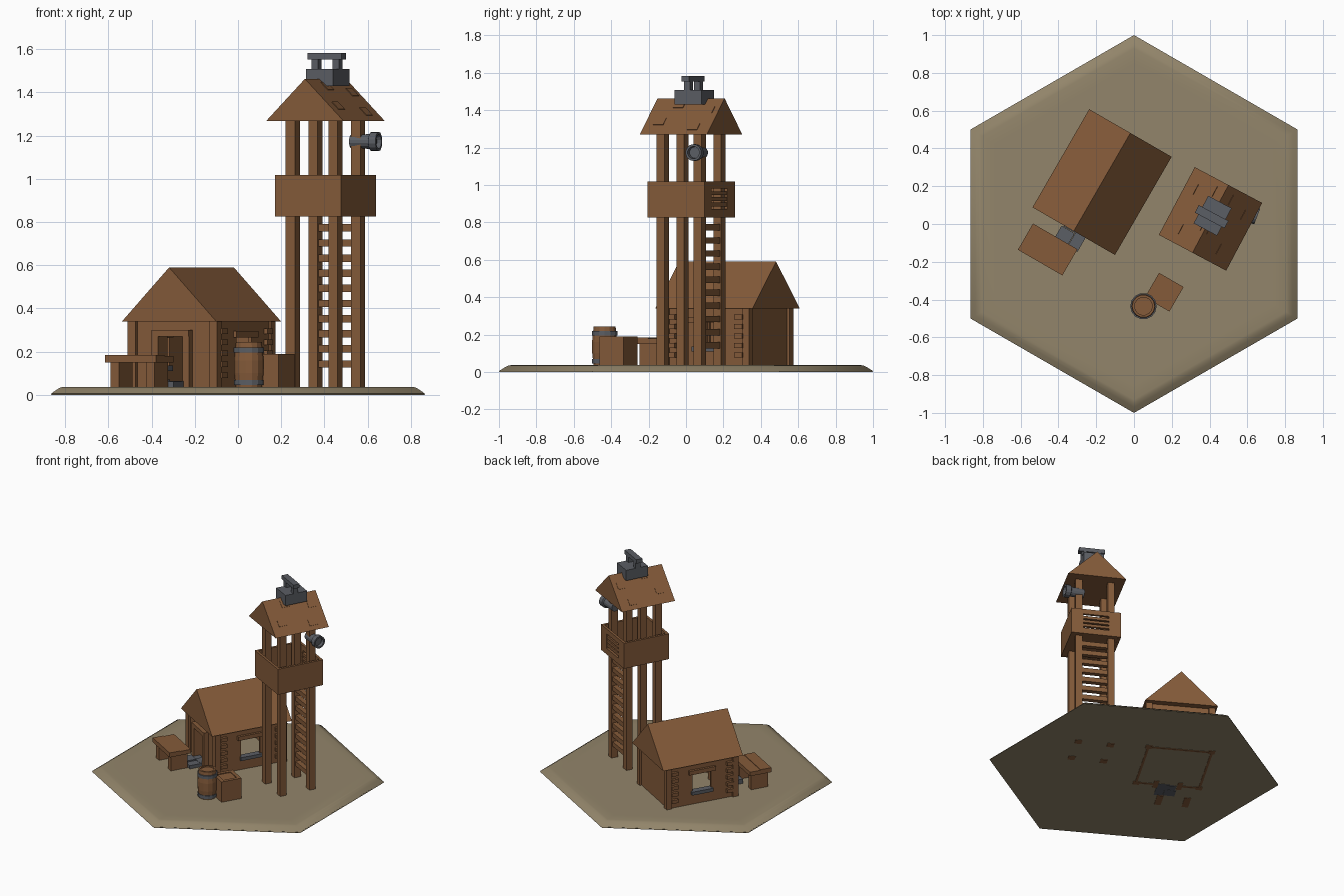
import bpy, bmesh, math
from mathutils import Matrix, Vector

if "Cube" in bpy.data.objects:
    bpy.data.objects.remove(bpy.data.objects["Cube"])


def material(name, rgb):
    m = bpy.data.materials.new(name)
    m.diffuse_color = (*rgb, 1)
    m.use_nodes = True
    m.node_tree.nodes["Principled BSDF"].inputs["Base Color"].default_value = m.diffuse_color
    return m


WOOD = material("brown wood", (0.235, 0.105, 0.042))
EARTH = material("dry earth", (0.29, 0.235, 0.145))
STONE = material("grey metal", (0.105, 0.112, 0.128))


def frame(x, y, deg, z=0):
    return Matrix.Translation((x, y, z)) @ Matrix.Rotation(math.radians(deg), 4, 'Z')


def finish(name, bm, M, mat):
    bmesh.ops.recalc_face_normals(bm, faces=bm.faces)
    bm.transform(M)
    me = bpy.data.meshes.new(name)
    bm.to_mesh(me)
    bm.free()
    me.materials.append(mat)
    ob = bpy.data.objects.new(name, me)
    bpy.context.collection.objects.link(ob)
    return ob


def box(name, M, xr, yr, zr, mat=WOOD):
    """Box from its x, y and z ranges in frame M."""
    bm = bmesh.new()
    bmesh.ops.create_cube(bm, size=1)
    for v in bm.verts:
        v.co = Vector([(r[0] + r[1]) / 2 + c * (r[1] - r[0]) for r, c in zip((xr, yr, zr), v.co)])
    return finish(name, bm, M, mat)


def mid(c, w):
    return (c - w / 2, c + w / 2)


def lathe(name, M, profile, n, mat, phase=0.0):
    """Spin (radius, z) points round z; closes at the axis."""
    bm = bmesh.new()
    rings = []
    for r, z in profile:
        if r == 0:
            rings.append([bm.verts.new((0, 0, z))] * n)
        else:
            rings.append([bm.verts.new((r * math.cos(phase + math.tau * i / n),
                                        r * math.sin(phase + math.tau * i / n), z)) for i in range(n)])
    for a, b in zip(rings, rings[1:]):
        for i in range(n):
            j = (i + 1) % n
            bm.faces.new(list(dict.fromkeys((a[i], a[j], b[j], b[i]))))
    return finish(name, bm, M, mat)


def gable(name, M, hw, hl, z0, z1):
    """Solid gable roof with its ridge along y."""
    bm = bmesh.new()
    ends = [[bm.verts.new(p) for p in ((-hw, y, z0), (hw, y, z0), (0, y, z1))] for y in (-hl, hl)]
    for e in ends:
        bm.faces.new(e)
    for i in range(3):
        j = (i + 1) % 3
        bm.faces.new((ends[0][i], ends[0][j], ends[1][j], ends[1][i]))
    return finish(name, bm, M, WOOD)


def panel(name, M, hw, z0, z1, t, hole=None):
    """Wall in the xz plane of M, outer face at y = 0, with an optional hole."""
    y = (0, t)
    if not hole:
        return box(name, M, (-hw, hw), y, (z0, z1))
    hx, a, b = hole
    box(name + "_left", M, (-hw, -hx), y, (z0, z1))
    box(name + "_right", M, (hx, hw), y, (z0, z1))
    box(name + "_above", M, (-hx, hx), y, (b, z1))
    if a > z0:
        box(name + "_below", M, (-hx, hx), y, (z0, a))


def side(M, deg, dist):
    """Frame of a wall turned by deg, dist away from the centre."""
    return M @ Matrix.Rotation(math.radians(deg), 4, 'Z') @ Matrix.Translation((0, -dist, 0))


# ground plate with a softly rounded rim
ground = lathe("ground", frame(0, 0, 0), [(0, 0.003), (0.995, 0.003), (0.998, 0.006), (0.97, 0.024), (0.95, 0.034),
                                          (0.93, 0.037), (0.85, 0.037), (0, 0.037)], 6, EARTH, math.pi / 2)
lathe("ground_edge", frame(0, 0, 0), [(0.98, 0.0), (1.0, 0.0), (0.996, 0.006), (0.98, 0.006)], 6, EARTH, math.pi / 2)
bpy.context.view_layer.objects.active = ground
ground.select_set(True)
bpy.ops.object.shade_smooth_by_angle(angle=math.radians(35))

# hut
H = frame(-0.169, 0.222, -30)
gable("hut_roof", H, 0.252, 0.3, 0.34, 0.59)
panel("hut_front_wall", side(H, 0, 0.255), 0.215, 0, 0.345, 0.018, (0.066, 0, 0.27))
panel("hut_back_wall", side(H, 180, 0.255), 0.215, 0, 0.345, 0.018)
for tag, deg in (("right", 90), ("left", -90)):
    W = side(H, deg, 0.228)
    panel(f"hut_{tag}_wall", W, 0.24, 0, 0.345, 0.016, (0.07, 0.12, 0.268))
    # window trim
    box(f"{tag}_window_lintel", W, (-0.1, 0.1), (-0.018, 0.02), (0.265, 0.295))
    box(f"{tag}_window_sill", W, (-0.08, 0.08), (-0.018, 0.03), (0.11, 0.135), STONE)
    for s in (-1, 1):
        # log ends beside the corner posts
        for k in range(5):
            box(f"{tag}_log_end", W, mid(s * 0.208, 0.05), (-0.02, 0.01), mid(0.09 + 0.051 * k, 0.026))
for sx in (-1, 1):
    for sy in (-1, 1):
        box("hut_corner_post", H, mid(sx * 0.218, 0.044), mid(sy * 0.249, 0.042), (0, 0.345))

# door frame and doorstep stones
for s in (-1, 1):
    box("door_jamb", H, mid(s * 0.083, 0.034), (-0.29, -0.2), (0, 0.275))
box("door_lintel", H, (-0.1, 0.1), (-0.292, -0.2), (0.27, 0.3))
for x, y, w, d, h in ((0.03, -0.27, 0.08, 0.07, 0.065), (-0.035, -0.275, 0.05, 0.06, 0.06),
                      (-0.03, -0.345, 0.08, 0.075, 0.07), (0.042, -0.345, 0.06, 0.08, 0.062)):
    box("doorstep_stone", H, mid(x, w), mid(y, d), (0, h), STONE)

# bench of two planks
B = frame(-0.457, -0.135, -30)
for y, top in ((-0.04, 0.184), (0.04, 0.18)):
    box("bench_plank", B, mid(0, 0.272), mid(y, 0.08), (0.15, top))
for s in (-1, 1):
    box("bench_leg", B, mid(s * 0.095, 0.045), mid(0, 0.125), (0, 0.155))

# watchtower frame
T = frame(0.405, 0.027, -28)
for sx in (-1, 1):
    for sy in (-1, 1):
        box("tower_post", T, mid(sx * 0.112, 0.048), mid(sy * 0.112, 0.048), (0, 1.3))
for k in range(10):
    box("ladder_rung", T, (-0.1, 0.1), mid(0.112, 0.034), mid(0.143 + 0.07 * k, 0.034))

# lookout basket, the back has a barred opening
box("lookout_floor", T, mid(0, 0.33), mid(0, 0.33), (0.828, 0.85))
for i, tag in enumerate(("front", "right", "back", "left")):
    panel(f"lookout_{tag}", side(T, 90 * i, 0.173), 0.173 if i % 2 == 0 else 0.155, 0.826, 1.017, 0.018,
          (0.09, 0.87, 0.98) if tag == "back" else None)
for z in (0.895, 0.925, 0.955):
    box("lookout_bar", T, (-0.1, 0.1), (0.15, 0.17), mid(z, 0.02))

# tower roof with a few loose shingles
gable("tower_roof", T, 0.202, 0.203, 1.269, 1.463)
tilt = math.atan2(0.194, 0.202)
for s in (-1, 1):
    for u, y in ((0.04, -0.12), (0.08, 0.1), (-0.05, 0.14), (-0.09, -0.05)):
        S = T @ Matrix.Translation((s * 0.101, 0, 1.366)) @ Matrix.Rotation(s * tilt, 4, 'Y')
        box("shingle", S, mid(s * u, 0.05), mid(y, 0.06), (-0.004, 0.003))

# ridge block with cap
box("vent_base", T, mid(0.002, 0.14), mid(0.02, 0.165), (1.43, 1.508), STONE)
for s in (-1, 1):
    box("vent_post", T, mid(s * 0.055, 0.034), mid(0.015, 0.036), (1.5, 1.56), STONE)
box("vent_cap", T, mid(0, 0.178), mid(0.013, 0.045), (1.553, 1.582), STONE)

# spyglass beside the outer post
G = frame(0.525, 0.088, -21, 1.173) @ Matrix.Rotation(math.pi / 2, 4, 'Y')
lathe("spyglass", G, [(0, 0), (0.032, 0), (0.034, 0.095), (0.045, 0.1), (0.045, 0.136),
                      (0.033, 0.136), (0.03, 0.115), (0, 0.115)], 14, STONE)

# barrel
P = frame(0.05, -0.435, 0)
lathe("barrel", P, [(0, 0.01), (0.058, 0.01), (0.068, 0.1), (0.069, 0.16), (0.06, 0.244),
                    (0.047, 0.244), (0.047, 0.234), (0, 0.234)], 14, WOOD)
for z, r in ((0.057, 0.068), (0.207, 0.07)):
    lathe("barrel_hoop", P, [(r - 0.015, z - 0.012), (r, z - 0.012), (r, z + 0.012), (r - 0.015, z + 0.012),
                             (r - 0.015, z - 0.012)], 14, STONE)

# crate with a raised rim
C = frame(0.16, -0.361, -30)
box("crate", C, mid(0, 0.15), mid(0, 0.15), (0.01, 0.184))
for i in range(4):
    box("crate_rim", side(C, 90 * i, 0.075), (-0.075, 0.075) if i % 2 == 0 else (-0.05, 0.05), (0, 0.025), (0.18, 0.19))
